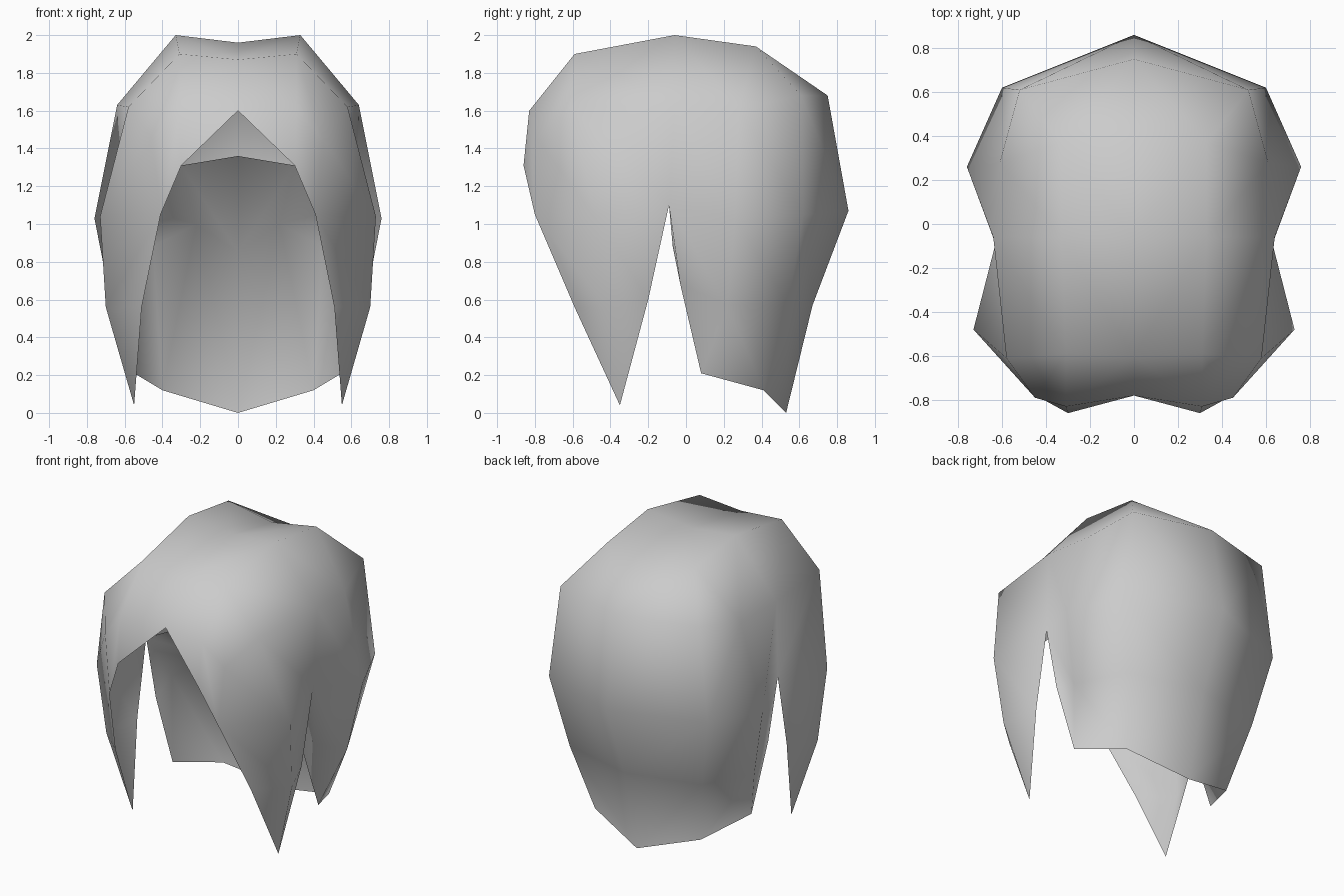
import bpy
import bmesh

default_cube = bpy.data.objects.get("Cube")
if default_cube:
    bpy.data.objects.remove(default_cube, do_unlink=True)

# Hair colour
hair_grey = bpy.data.materials.new("mid_grey")
hair_grey.use_nodes = True
colour = (0.6, 0.6, 0.6, 1)
hair_grey.diffuse_color = colour
hair_grey.node_tree.nodes["Principled BSDF"].inputs["Base Color"].default_value = colour

bm = bmesh.new()


def ring(*points):
    """Add one row of vertices, ordered from the front to the back."""
    return [bm.verts.new(point) for point in points]


def face(*corners):
    """Add a face, dropping repeated corners where a strip narrows to a point."""
    unique = list(dict.fromkeys(corners))
    if len(unique) > 2:
        bm.faces.new(unique)


def strip(upper, lower):
    """Bridge two rows of equal length with faces that point outward."""
    for i in range(len(upper) - 1):
        face(upper[i], lower[i], lower[i + 1], upper[i + 1])


# Crown: a shallow parting between two raised ridges
parting = ring((0, -.6, 1.87), (0, -.06, 1.96), (0, .37, 1.88))
ridge = ring((.31, -.59, 1.9), (.33, -.06, 2), (.33, .37, 1.94))
strip(parting, ridge)

# Upper row, from the hairline peak round the temple to the back
upper = ring((0, -.78, 1.6), (.31, -.83, 1.6), (.45, -.79, 1.45),
             (.58, -.61, 1.62), (.64, -.06, 1.63), (.61, .28, 1.61),
             (.52, .61, 1.68), (0, .75, 1.68))
front, middle, rear = ridge
strip([parting[0], front, front, front, middle, rear, rear, parting[2]], upper)

# Widest row, from the fringe corner past the side notch to the back
fringe, lock_edge, lock_bulge, notch, side, corner, nape = ring(
    (.3, -.86, 1.31), (.41, -.8, 1.05), (.73, -.48, 1.04), (.63, -.09, 1.1),
    (.76, .26, 1.03), (.6, .62, 1.05), (0, .86, 1.07))
strip(upper, [fringe, fringe, lock_edge, lock_bulge, notch, side, corner, nape])

# Pointed front lock
lock = ring((.51, -.59, .56), (.7, -.42, .56), (.62, -.2, .6))
tip = ring((.55, -.35, .04))
strip([lock_edge, lock_bulge, notch], lock)
strip(lock, tip * len(lock))

# Back curtain
curtain = ring((.6, -.03, .68), (.67, .22, .57), (.5, .54, .57), (0, .67, .57))
hem = ring((.55, .08, .21), (.4, .41, .12), (0, .53, 0))
strip([notch, side, corner, nape], curtain)
strip(curtain, [hem[0]] + hem)

# Lining: an arch from notch to notch, sloping back and down to the hem
arch = ring((.3, -.28, 1.31), (0, -.28, 1.36))
slope = ring((.45, -.07, .88), (.22, .08, 1), (0, .2, .85))
strip([notch] + arch, slope)
strip([notch, notch], [curtain[0], slope[0]])
strip([curtain[0]] + slope, [hem[0]] + hem)

# Half shell, mirrored across the middle
mesh = bpy.data.meshes.new("hair_shell")
bm.to_mesh(mesh)
bm.free()
mesh.materials.append(hair_grey)
for polygon in mesh.polygons:
    polygon.use_smooth = True

hair = bpy.data.objects.new("hair_shell", mesh)
bpy.context.collection.objects.link(hair)
mirror = hair.modifiers.new("mirror", "MIRROR")
mirror.use_axis[0] = True
mirror.use_clip = True
mirror.merge_threshold = 0.001
